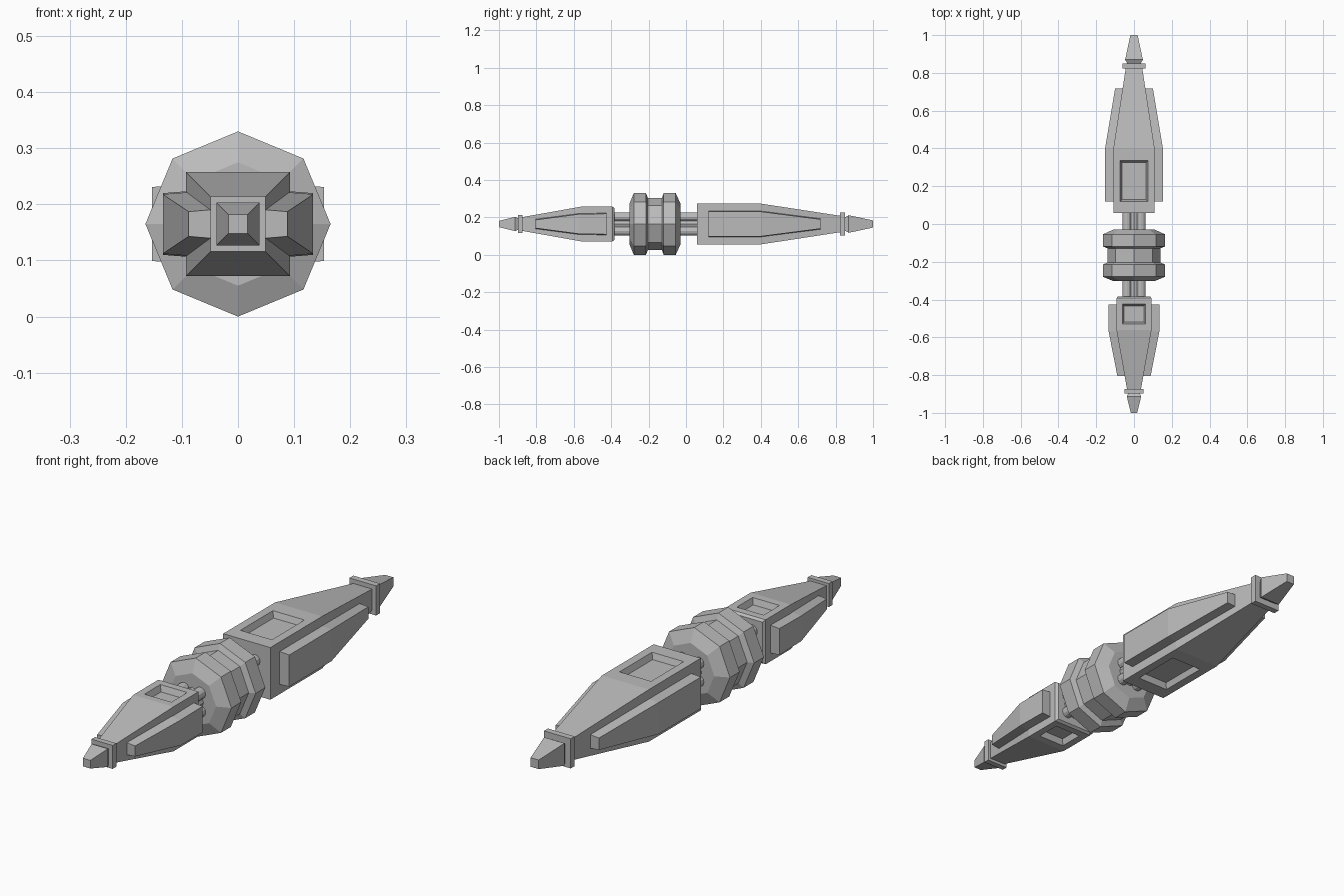
import bpy, bmesh, math

if "Cube" in bpy.data.objects:
    bpy.data.objects.remove(bpy.data.objects["Cube"])

ZC = 0.165  # height of the long axis

grey = bpy.data.materials.new("plain grey")
grey.use_nodes = True
COLOUR = (0.5, 0.5, 0.5, 1)
grey.diffuse_color = COLOUR
grey.node_tree.nodes["Principled BSDF"].inputs["Base Color"].default_value = COLOUR


def finish(bm, name):
    bmesh.ops.recalc_face_normals(bm, faces=bm.faces)
    mesh = bpy.data.meshes.new(name)
    bm.to_mesh(mesh)
    bm.free()
    mesh.materials.append(grey)
    obj = bpy.data.objects.new(name, mesh)
    bpy.context.collection.objects.link(obj)
    return obj


def loft(sections):
    """Skin a list of (y, [(x, z), ...]) cross-sections and cap the ends."""
    bm = bmesh.new()
    rings = [[bm.verts.new((x, y, ZC + z)) for x, z in pts] for y, pts in sections]
    n = len(rings[0])
    for a, b in zip(rings, rings[1:]):
        for i in range(n):
            j = (i + 1) % n
            bm.faces.new((a[i], a[j], b[j], b[i]))
    bm.faces.new(rings[0])
    bm.faces.new(rings[-1])
    bmesh.ops.recalc_face_normals(bm, faces=bm.faces)
    return bm


def ngon(r, sides=8, cx=0, cz=0):
    step = math.tau / sides
    return [(cx + r * math.cos(i * step), cz + r * math.sin(i * step)) for i in range(sides)]


def square(h):
    return [(-h, -h), (h, -h), (h, h), (-h, h)]


def square_loft(name, stations):
    return finish(loft([(y, square(h)) for y, h in stations]), name)


def body(name, stations, window, margin):
    """Tapered square body with a sunk window on top and underneath."""
    bm = loft([(y, square(h)) for y, h in stations])
    mid = sum(window) / 2
    panes = [f for f in bm.faces if abs(f.normal.z) > 0.99
             and abs(f.calc_center_median().y - mid) < 0.01]
    bmesh.ops.inset_individual(bm, faces=panes, thickness=margin, use_even_offset=True)
    bmesh.ops.inset_individual(bm, faces=panes, thickness=0.009, depth=-0.025,
                               use_even_offset=True)
    finish(bm, name)


def side_panels(name, stations):
    """Raised tapered plates, one on each side; stations are (y, inner x, outer x, half height)."""
    for side, sx in (("left", 1), ("right", -1)):
        sections = [(y, [(sx * xi, -h - 0.005), (sx * xo, -h),
                         (sx * xo, h), (sx * xi, h + 0.005)])
                    for y, xi, xo, h in stations]
        finish(loft(sections), f"{name}_{side}")


# Octagonal hub with two chamfered rings and a groove
hub = [(-0.302, 0.11), (-0.279, 0.165), (-0.214, 0.165), (-0.204, 0.14),
       (-0.129, 0.14), (-0.119, 0.165), (-0.055, 0.165), (-0.03, 0.11)]
finish(loft([(y, ngon(r)) for y, r in hub]), "hub")

# Shaft core and four rods joining the hub to both bodies
finish(loft([(y, ngon(0.052)) for y in (-0.39, 0.06)]), "shaft_core")
for sx in (-1, 1):
    for sz in (-1, 1):
        rod = ngon(0.024, 12, sx * 0.038, sz * 0.038)
        finish(loft([(y, rod) for y in (-0.39, 0.06)]), "shaft_rod")

# Short front body
body("front_body",
     [(-0.88, 0.036), (-0.56, 0.093), (-0.393, 0.093), (-0.383, 0.085)],
     (-0.56, -0.393), 0.031)
side_panels("front_panel",
            [(-0.805, 0.03, 0.088, 0.022), (-0.57, 0.07, 0.134, 0.053),
             (-0.425, 0.07, 0.134, 0.055)])
square_loft("front_collar", [(-0.898, 0.049), (-0.874, 0.049)])
square_loft("front_tip", [(-1.0, 0.017), (-0.913, 0.038), (-0.89, 0.026)])

# Long back body
body("back_body",
     [(0.058, 0.109), (0.084, 0.109), (0.371, 0.109), (0.4, 0.109), (0.83, 0.043)],
     (0.084, 0.371), 0.036)
side_panels("back_panel",
            [(0.12, 0.08, 0.153, 0.066), (0.4, 0.08, 0.153, 0.066),
             (0.718, 0.04, 0.1, 0.025)])
square_loft("back_collar", [(0.824, 0.062), (0.85, 0.062)])
square_loft("back_tip", [(0.845, 0.033), (0.87, 0.047), (1.0, 0.019)])
